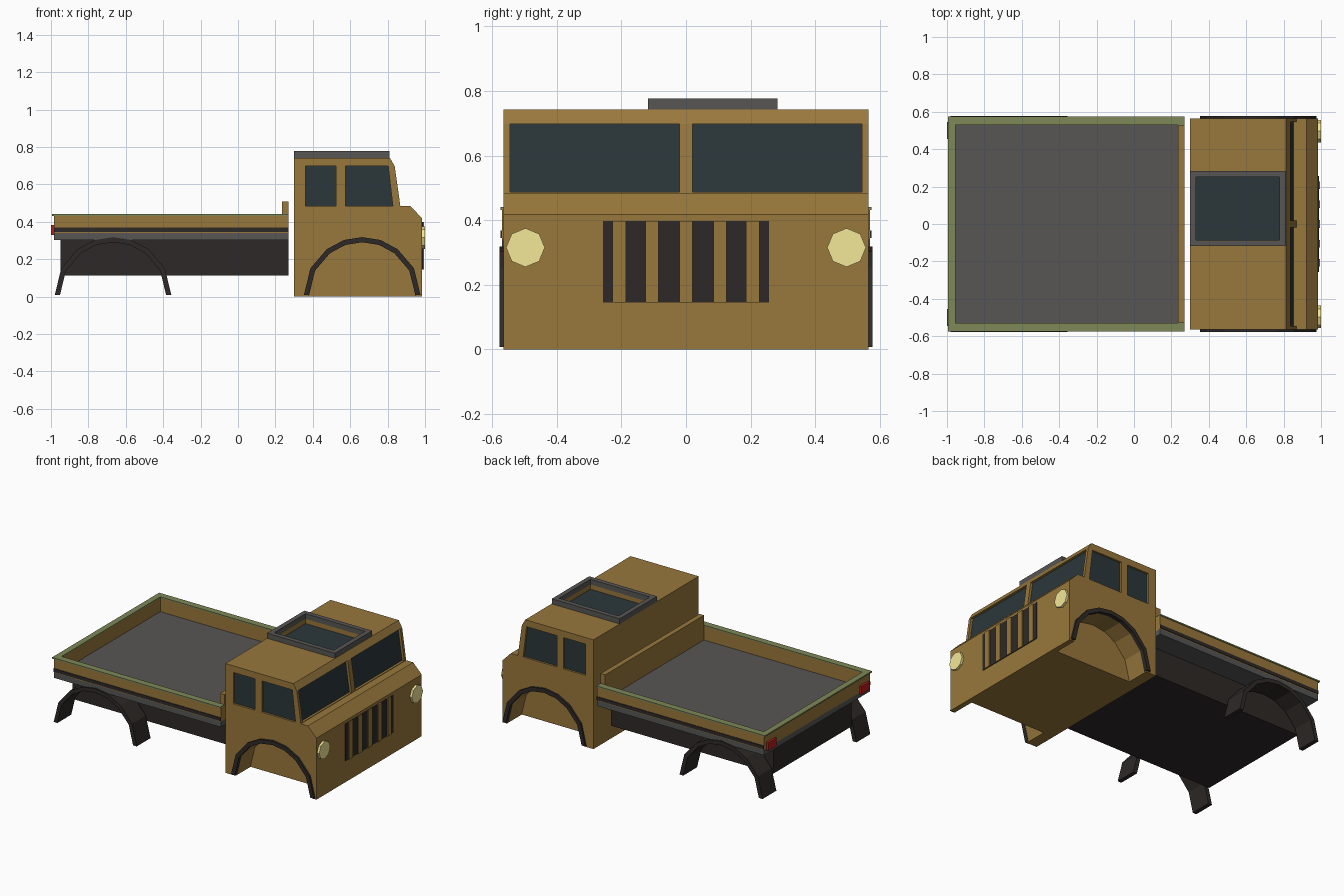
import bpy, bmesh
from math import cos, sin, radians

if "Cube" in bpy.data.objects:
    bpy.data.objects.remove(bpy.data.objects["Cube"])


def material(name, r, g, b):
    m = bpy.data.materials.new(name)
    m.diffuse_color = (r, g, b, 1)
    m.use_nodes = True
    m.node_tree.nodes["Principled BSDF"].inputs["Base Color"].default_value = m.diffuse_color
    return m


TAN = material("tan_paint", .315, .187, .045)
DARK = material("dark_rubber", .027, .022, .02)
GLASS = material("glass", .024, .038, .043)
GREY = material("grey_metal", .095, .093, .09)
GREEN = material("green_rim", .21, .25, .10)
LAMP = material("lamp", .9, .8, .31)
RED = material("red_lamp", .5, .012, .012)


def prism(name, pts, a, b, mat=None, axis='y'):
    """Extrude a 2D outline along y (points are x,z) or x (points are y,z)."""
    bm = bmesh.new()
    place = (lambda p, t: (p[0], t, p[1])) if axis == 'y' else (lambda p, t: (t, p[0], p[1]))
    f = bm.faces.new([bm.verts.new(place(p, a)) for p in pts])
    ext = bmesh.ops.extrude_face_region(bm, geom=[f])['geom']
    step = (0, b - a, 0) if axis == 'y' else (b - a, 0, 0)
    bmesh.ops.translate(bm, vec=step, verts=[v for v in ext if isinstance(v, bmesh.types.BMVert)])
    bmesh.ops.recalc_face_normals(bm, faces=bm.faces)
    me = bpy.data.meshes.new(name)
    bm.to_mesh(me)
    bm.free()
    if mat:
        me.materials.append(mat)
    ob = bpy.data.objects.new(name, me)
    bpy.context.collection.objects.link(ob)
    return ob


def box(name, x0, x1, y0, y1, z0, z1, mat=None):
    return prism(name, [(x0, z0), (x1, z0), (x1, z1), (x0, z1)], y0, y1, mat)


def cut(target, cutter):
    mod = target.modifiers.new("cut", 'BOOLEAN')
    mod.operation, mod.solver, mod.object = 'DIFFERENCE', 'EXACT', cutter
    cutter.hide_render = True
    cutter.hide_set(True)
    cutters.append(cutter)


def arc(cx, off=0.0):
    """Eight-sided half arch, listed from +x round to -x."""
    half = [(0, .312), (28, .313), (53, .314), (72, .316), (90, .316)]
    full = half + [(180 - a, r) for a, r in half[-2::-1]]
    return [(cx + (r - off) * cos(radians(a)), .008 + (r - off) * sin(radians(a)) * .98)
            for a, r in full]


cutters = []
F, R = .664, -.668          # front and rear axle positions

# Cab body
cab = prism("cab", [(.30, 0), (.985, 0), (.985, .418), (.921, .484), (.868, .484),
                    (.838, .697), (.812, .742), (.30, .742)], -.565, .565, TAN)

# Windscreen halves, wheel wells and side windows
front_pane = [(.575, .484), (.828, .484), (.803, .697), (.575, .697)]
rear_pane = [(.36, .484), (.525, .484), (.525, .697), (.36, .697)]
for s, side in ((-1, "right"), (1, "left")):
    well = arc(F, .026)
    well = [(well[0][0], -.1)] + well + [(well[-1][0], -.1)]
    cut(cab, prism("well_cutter_" + side, well, s * .405, s * .7))
    for label, pane in (("front", front_pane), ("rear", rear_pane)):
        cut(cab, prism(f"{label}_window_cutter_{side}", pane, s * .55, s * .7))
        prism(f"{label}_side_window_{side}", pane, s * .54, s * .5515, GLASS)
    cut(cab, prism("windscreen_cutter_" + side,
                   [(.85, .487), (.82, .697), (.95, .697), (.95, .487)], s * .02, s * .545))
    prism("windscreen_" + side, [(.83, .487), (.80, .697), (.8215, .697), (.8515, .487)],
          s * .02, s * .545, GLASS)

# Roof hatch: raised frame around a sunken pane
hx0, hx1, hy0, hy1, w = .30, .81, -.117, .283, .032
cut(cab, box("hatch_cutter", hx0 + w, hx1 - w, hy0 + w, hy1 - w, .708, .9))
box("hatch_glass", hx0 + w, hx1 - w, hy0 + w, hy1 - w, .70, .71, GLASS)
frame = box("hatch_frame", hx0, hx1, hy0, hy1, .741, .777, GREY)
cut(frame, box("frame_cutter", hx0 + w, hx1 - w, hy0 + w, hy1 - w, .7, .9))

# Apply the cuts and drop the cutters
dg = bpy.context.evaluated_depsgraph_get()
for ob in (cab, frame):
    mesh = bpy.data.meshes.new_from_object(ob.evaluated_get(dg))
    ob.modifiers.clear()
    ob.data = mesh
for c in cutters:
    bpy.data.objects.remove(c)

# Grille: dark panel with five raised bars
box("grille_panel", .97, .989, -.257, .257, .145, .398, DARK)
for i, y in enumerate((-.207, -.105, 0, .105, .207)):
    box(f"grille_bar_{i}", .98, .995, y - .0205, y + .0205, .145, .398, TAN)

# Lights and wheel arches, both sides
for s, side in ((-1, "right"), (1, "left")):
    ring = [(s * .497 + .06 * cos(radians(45 * k)), .315 + .06 * sin(radians(45 * k)))
            for k in range(8)]
    prism("headlight_" + side, ring, .97, 1.0, LAMP, 'x')
    box("tail_light_" + side, -1.0, -.97, s * .455, s * .545, .328, .382, RED)
    prism("front_arch_" + side, arc(F) + arc(F, .028)[::-1], s * .55, s * .578, DARK)
    prism("rear_arch_" + side, arc(R) + arc(R, .028)[::-1], s * .43, s * .578, DARK)

# Chassis and load bed
box("chassis", -.95, .27, -.42, .42, .112, .308, DARK)
box("bed_base", -.985, .27, -.57, .57, .303, .34, GREY)
for s, side in ((-1, "right"), (1, "left")):
    box("bed_side_" + side, -.985, .27, s * .53, s * .57, .336, .434, TAN)
    box("bed_side_stripe_" + side, -.985, .27, s * .56, s * .574, .345, .368, DARK)
    box("bed_rim_" + side, -.995, .27, s * .53, s * .575, .432, .441, GREEN)
box("bed_tailgate", -.985, -.955, -.53, .53, .336, .434, TAN)
box("bed_rim_rear", -.995, -.955, -.53, .53, .432, .441, GREEN)
box("bed_headboard", .236, .27, -.53, .53, .336, .508, TAN)
